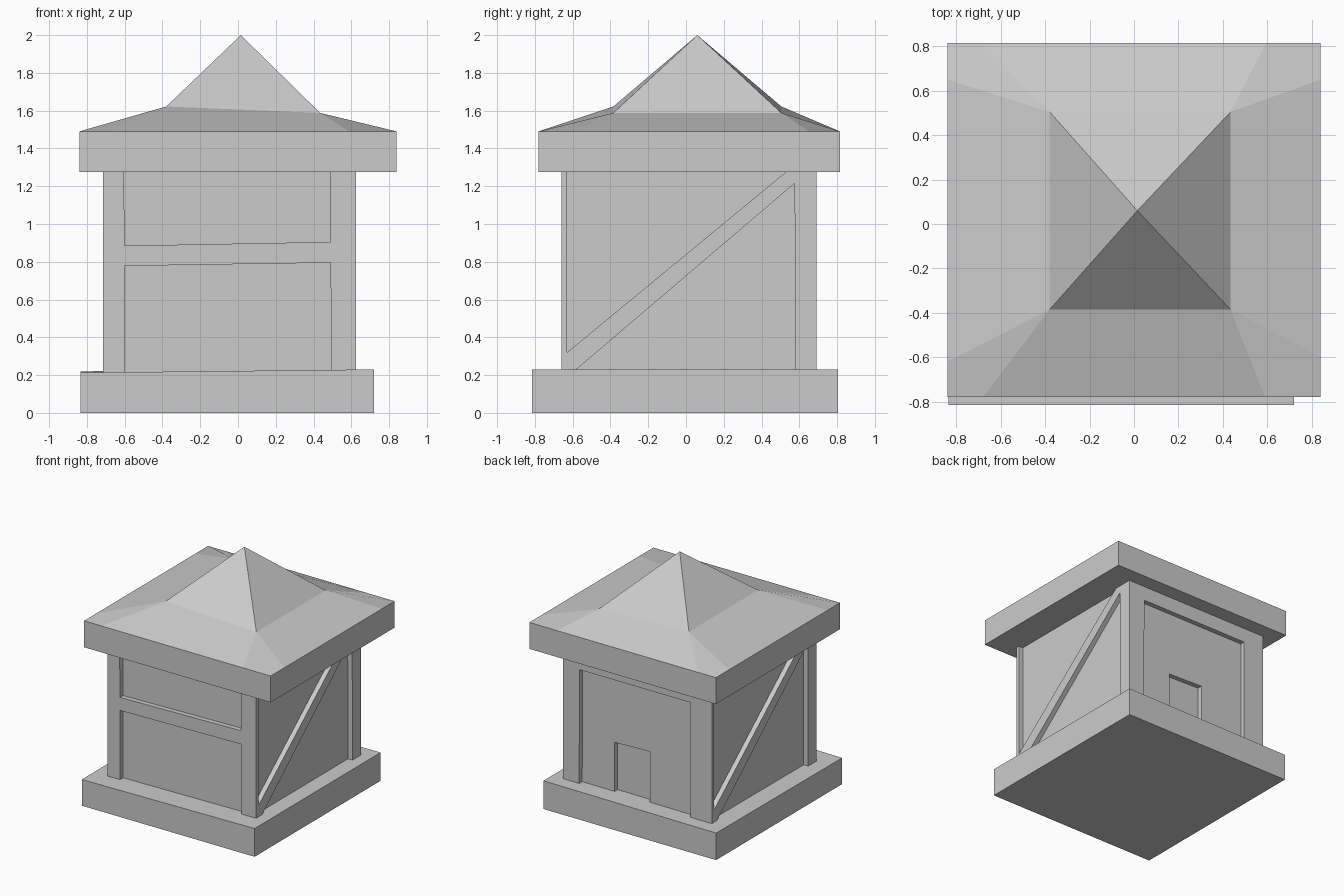
import bpy, bmesh

if "Cube" in bpy.data.objects:
    bpy.data.objects.remove(bpy.data.objects["Cube"])


def mesh_object(name, verts, faces):
    bm = bmesh.new()
    vs = [bm.verts.new(v) for v in verts]
    for f in faces:
        bm.faces.new([vs[i] for i in f])
    bmesh.ops.recalc_face_normals(bm, faces=bm.faces)
    me = bpy.data.meshes.new(name)
    bm.to_mesh(me)
    bm.free()
    ob = bpy.data.objects.new(name, me)
    bpy.context.collection.objects.link(ob)
    return ob


def loft(name, lower, upper):
    """Closed solid between two matching rings of points."""
    n = len(lower)
    sides = [(i, (i + 1) % n, n + (i + 1) % n, n + i) for i in range(n)]
    return mesh_object(name, lower + upper,
                       sides + [tuple(range(n)), tuple(range(n, 2 * n))])


def rect(x0, x1, y0, y1, z):
    return [(x0, y0, z), (x1, y0, z), (x1, y1, z), (x0, y1, z)]


def panel(profile, axis, d0, d1):
    """Cutter: a profile in (side, z) pushed along the x or y axis."""
    place = (lambda p, d: (d, p[0], p[1])) if axis == 'x' else (lambda p, d: (p[0], d, p[1]))
    ob = loft("panel_cutter", [place(p, d0) for p in profile], [place(p, d1) for p in profile])
    ob.hide_render = True
    return ob


# Plinth, its top tilting slightly
plinth_top = [(-.835, -.815, .213), (.72, -.815, .23), (.72, .805, .23), (-.835, .805, .22)]
loft("plinth", [(x, y, 0) for x, y, z in plinth_top], plinth_top)

# Timber framed walls, cut back between the beams
X0, X1, Y0, Y1 = -.715, .625, -.66, .69
DEPTH, OUT, LOW, HIGH = .04, .1, .15, 1.32
walls = loft("timber_walls", rect(X0, X1, Y0, Y1, .2), rect(X0, X1, Y0, Y1, 1.28))

cutters = []
# Front: two panels with a cross beam between
for prof in ([(-.6, LOW), (.495, LOW), (.49, .795), (-.6, .778)],
             [(-.6, .885), (.49, .905), (.49, HIGH), (-.605, HIGH)]):
    cutters.append(panel(prof, 'y', Y0 - OUT, Y0 + DEPTH))
# Back: one large panel, then a deeper doorway
cutters.append(panel([(-.525, LOW), (.48, LOW), (.475, 1.155), (-.525, 1.155)],
                     'y', Y1 - DEPTH, Y1 + OUT))
cutters.append(panel([(-.13, LOW), (.188, LOW), (.188, .625), (-.13, .635)],
                     'y', Y1 - 2 * DEPTH, Y1 + OUT))
# Sides: diagonal brace between two panels, turned half round on the left
upper = [(-.63, .32), (.583, HIGH), (-.63, HIGH)]
lower = [(-.674, LOW), (.58, LOW), (.575, 1.215)]
for prof in (upper, lower):
    cutters.append(panel(prof, 'x', X1 - DEPTH, X1 + OUT))
    turned = [(Y0 + Y1 - y, z) for y, z in prof]
    cutters.append(panel(turned, 'x', X0 - OUT, X0 + DEPTH))

bpy.context.view_layer.objects.active = walls
for c in cutters:
    m = walls.modifiers.new("cut", 'BOOLEAN')
    m.operation = 'DIFFERENCE'
    m.solver = 'EXACT'
    m.object = c
    bpy.ops.object.modifier_apply(modifier=m.name)
for c in cutters:
    bpy.data.objects.remove(c)

# Roof: eaves slab, shallow skirt and steep cap in one shell
L, R, F, B, EAVE = -.84, .84, -.78, .815, 1.49
eave = [(L, F), (-.68, F), (.59, F), (R, F), (R, -.6), (R, .65),
        (R, B), (.595, B), (-.68, B), (L, B), (L, .65), (L, -.62)]
verts = [(x, y, 1.275) for x, y in eave] + [(x, y, EAVE) for x, y in eave]
verts += [(-.38, -.385, 1.622), (.435, -.385, 1.588),
          (.435, .505, 1.588), (-.38, .505, 1.622), (.015, .06, 2.0)]
n = 12
faces = [tuple(range(n))]
faces += [(i, (i + 1) % n, n + (i + 1) % n, n + i) for i in range(n)]
for k in range(4):
    mid, nxt, c = 24 + k, 24 + (k + 1) % 4, 3 * k
    e = lambda i: n + i % n
    faces.append((mid, e(c - 1), e(c), e(c + 1)))        # hip corner
    faces.append((e(c + 1), e(c + 2), nxt, mid))         # skirt side
    faces.append((mid, nxt, 28))                         # cap side
mesh_object("roof", verts, faces)
